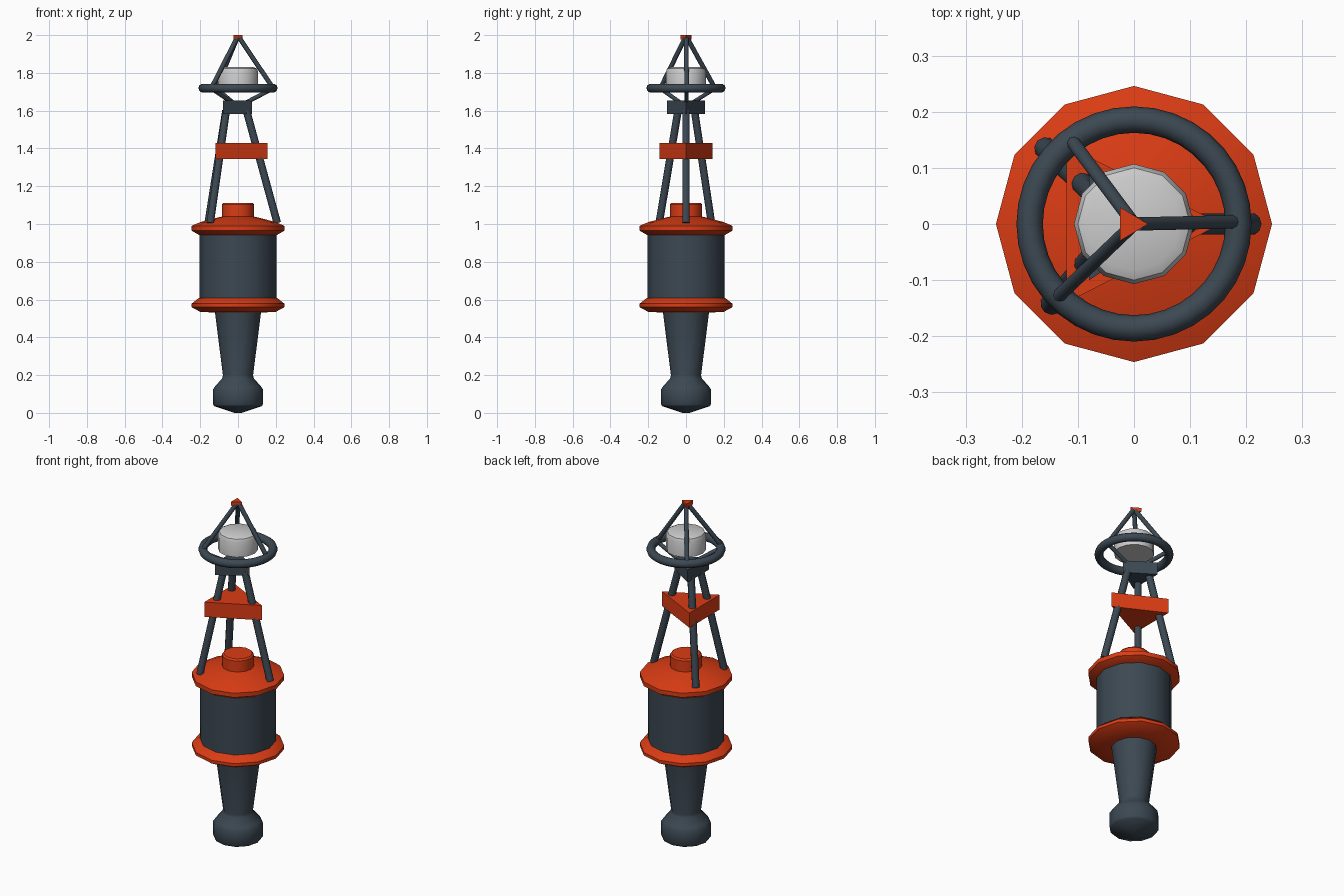
import bpy, bmesh, math
from mathutils import Vector

if "Cube" in bpy.data.objects:
    bpy.data.objects.remove(bpy.data.objects["Cube"])


def material(name, rgb):
    m = bpy.data.materials.new(name)
    m.diffuse_color = (*rgb, 1)
    m.use_nodes = True
    m.node_tree.nodes["Principled BSDF"].inputs["Base Color"].default_value = m.diffuse_color
    return m


ORANGE = material("orange_paint", (0.70, 0.045, 0.007))
SLATE = material("slate_paint", (0.045, 0.065, 0.085))


def finish(bm, name, mat, angle=40):
    bmesh.ops.recalc_face_normals(bm, faces=bm.faces)
    mesh = bpy.data.meshes.new(name)
    bm.to_mesh(mesh)
    bm.free()
    ob = bpy.data.objects.new(name, mesh)
    bpy.context.collection.objects.link(ob)
    if mat:
        mesh.materials.append(mat)
    bpy.ops.object.select_all(action='DESELECT')
    ob.select_set(True)
    bpy.context.view_layer.objects.active = ob
    bpy.ops.object.shade_smooth_by_angle(angle=math.radians(angle))
    return ob


def lathe(name, profile, mat, n=12):
    """Turn (radius, z) points around z; the ends are capped."""
    bm = bmesh.new()
    rings = [[bm.verts.new((r * math.cos(2 * math.pi * i / n), r * math.sin(2 * math.pi * i / n), z))
              for i in range(n)] for r, z in profile]
    for a, b in zip(rings, rings[1:]):
        for i in range(n):
            bm.faces.new((a[i], a[(i + 1) % n], b[(i + 1) % n], b[i]))
    bm.faces.new(rings[0])
    bm.faces.new(rings[-1])
    return finish(bm, name, mat)


def prism(name, tip, back, half, z0, z1, mat):
    """Triangular block pointing towards +x."""
    bm = bmesh.new()
    pts = [(tip, 0), (back, half), (back, -half)]
    lo = [bm.verts.new((x, y, z0)) for x, y in pts]
    hi = [bm.verts.new((x, y, z1)) for x, y in pts]
    bm.faces.new(lo)
    bm.faces.new(hi)
    for i in range(3):
        j = (i + 1) % 3
        bm.faces.new((lo[i], lo[j], hi[j], hi[i]))
    return finish(bm, name, mat, 20)


def rod(name, a, b, r, mat, n=10):
    a, b = Vector(a), Vector(b)
    bm = bmesh.new()
    bmesh.ops.create_cone(bm, cap_ends=True, segments=n, radius1=r, radius2=r, depth=(b - a).length)
    ob = finish(bm, name, mat)
    ob.rotation_mode = 'QUATERNION'
    ob.rotation_quaternion = (b - a).to_track_quat('Z', 'Y')
    ob.location = (a + b) / 2
    return ob


# counterweight tail and float body
lathe("tail_weight", [(0.02, 0.0), (0.125, 0.035), (0.132, 0.045), (0.132, 0.125), (0.12, 0.142),
                      (0.082, 0.185), (0.08, 0.2), (0.123, 0.54)], SLATE)
lathe("float_body", [(0.203, 0.58), (0.203, 0.97)], SLATE)

# flared collars and hatch
lathe("lower_collar", [(0.1, 0.53), (0.2, 0.535), (0.246, 0.56), (0.246, 0.578), (0.208, 0.608), (0.19, 0.61)], ORANGE)
lathe("upper_collar", [(0.19, 0.942), (0.208, 0.943), (0.246, 0.965), (0.246, 0.99), (0.2, 1.01),
                       (0.105, 1.035), (0.08, 1.04)], ORANGE)
lathe("hatch", [(0.085, 1.02), (0.085, 1.103), (0.077, 1.112)], ORANGE)

# tripod legs
legs = [((0.208, 0.0), (0.045, 0.0)), ((-0.158, 0.135), (-0.064, 0.045)), ((-0.147, -0.142), (-0.062, -0.042))]
for i, (foot, top) in enumerate(legs):
    rod(f"leg_{i + 1}", (*foot, 1.005), (*top, 1.6), 0.02, SLATE)

# triangular brace, mast cap and peak
prism("brace_plate", 0.155, -0.12, 0.14, 1.344, 1.43, ORANGE)
prism("mast_cap", 0.075, -0.08, 0.1, 1.583, 1.655, SLATE)
prism("peak", 0.025, -0.025, 0.03, 1.977, 2.0, ORANGE)

# lantern
lathe("lantern", [(0.107, 1.72), (0.107, 1.805), (0.1, 1.822), (0.083, 1.83)], None)

# guard ring
bpy.ops.mesh.primitive_torus_add(major_segments=36, minor_segments=10, major_radius=0.186,
                                 minor_radius=0.0235, location=(0, 0, 1.719))
ring = bpy.context.object
ring.name = "guard_ring"
ring.data.materials.append(SLATE)
bpy.ops.object.shade_smooth_by_angle(angle=math.radians(60))

# rods from the ring up to the peak and down to the mast cap
for i, (x, y) in enumerate([(0.182, 0.004), (-0.112, 0.15), (-0.138, -0.132)]):
    rod(f"upper_rod_{i + 1}", (x, y, 1.725), (x * 0.04, y * 0.04, 1.985), 0.0125, SLATE)
    rod(f"lower_rod_{i + 1}", (x, y, 1.715), (x * 0.2, y * 0.2, 1.64), 0.011, SLATE)
